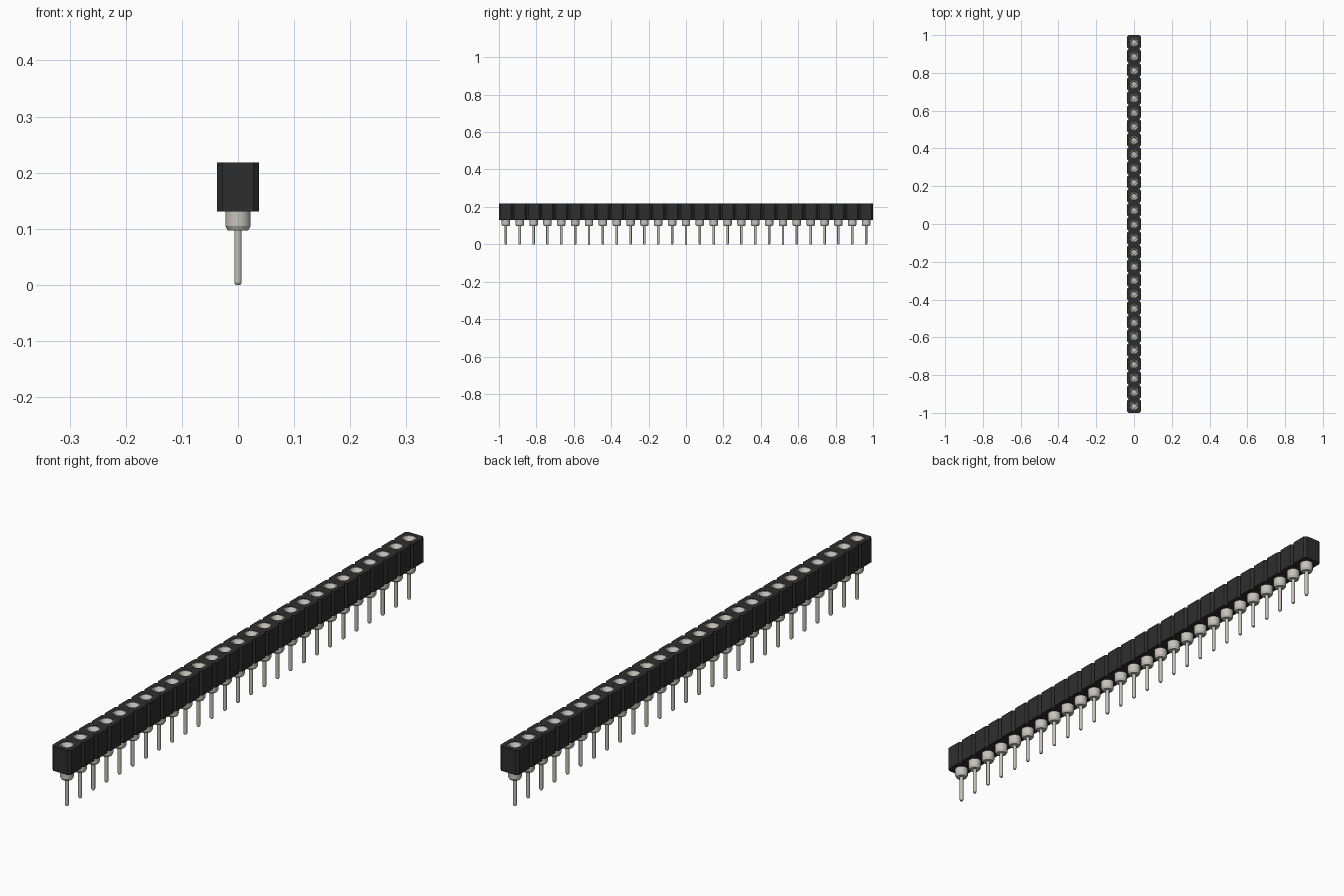
import bpy, bmesh
from math import cos, sin, tau
from mathutils import Vector

COUNT = 27
PITCH = 2 / COUNT
HALF = PITCH / 2
CHAMFER = 0.009
BOTTOM, TOP = 0.131, 0.218
SLEEVE_R = 0.0225
SEGMENTS = 20
CENTRES = [-1 + HALF + i * PITCH for i in range(COUNT)]

cube = bpy.data.objects.get("Cube")
if cube:
    bpy.data.objects.remove(cube, do_unlink=True)


def make_material(name, rgb):
    mat = bpy.data.materials.new(name)
    mat.use_nodes = True
    colour = (*rgb, 1)
    mat.diffuse_color = colour
    mat.node_tree.nodes["Principled BSDF"].inputs["Base Color"].default_value = colour
    return mat


def make_object(name, bm, mat):
    mesh = bpy.data.meshes.new(name)
    bm.to_mesh(mesh)
    bm.free()
    mesh.materials.append(mat)
    obj = bpy.data.objects.new(name, mesh)
    bpy.context.collection.objects.link(obj)
    return obj


def add_loop(bm, points):
    verts = [bm.verts.new((x, y, 0)) for x, y in points]
    return [bm.edges.new((a, b)) for a, b in zip(verts, verts[1:] + verts[:1])]


black = make_material("black plastic", (0.027, 0.027, 0.027))
metal = make_material("tinned metal", (0.56, 0.55, 0.49))

# Housing: notched strip outline with a round hole for every contact
side = []
for y in CENTRES:
    side += [(HALF - CHAMFER, y - HALF), (HALF, y - HALF + CHAMFER),
             (HALF, y + HALF - CHAMFER)]
side.append((HALF - CHAMFER, 1))
outline = side + [(-x, y) for x, y in reversed(side)]

bm = bmesh.new()
edges = add_loop(bm, outline)
for y in CENTRES:
    angles = [tau * i / SEGMENTS for i in range(SEGMENTS)]
    edges += add_loop(bm, [(SLEEVE_R * cos(a), y + SLEEVE_R * sin(a)) for a in angles])
bmesh.ops.triangle_fill(bm, edges=edges, use_beauty=True, normal=Vector((0, 0, 1)))
housing = make_object("housing", bm, black)
housing.location.z = (BOTTOM + TOP) / 2
solid = housing.modifiers.new("thickness", 'SOLIDIFY')
solid.thickness = TOP - BOTTOM
solid.offset = 0

# Contact: turned pin, collar and funnel-mouthed socket in one profile
profile = [(0, 0), (0.004, 0), (0.0065, 0.004), (0.0065, 0.097),
           (0.018, 0.097), (SLEEVE_R, 0.105), (SLEEVE_R, TOP - 0.001),
           (0.020, TOP - 0.001), (0.011, 0.203), (0.011, 0.16), (0, 0.16)]
bm = bmesh.new()
verts = [bm.verts.new((r, 0, z)) for r, z in profile]
edges = [bm.edges.new(pair) for pair in zip(verts, verts[1:])]
bmesh.ops.spin(bm, geom=verts + edges, cent=(0, 0, 0), axis=(0, 0, 1),
               angle=tau, steps=SEGMENTS)
bmesh.ops.remove_doubles(bm, verts=bm.verts, dist=0.0001)
bmesh.ops.recalc_face_normals(bm, faces=bm.faces)
contacts = make_object("contact_pins", bm, metal)
contacts.location.y = CENTRES[0]

bpy.ops.object.select_all(action='DESELECT')
contacts.select_set(True)
bpy.context.view_layer.objects.active = contacts
bpy.ops.object.shade_smooth_by_angle(angle=0.5)

# Repeat the contact along the strip
row = contacts.modifiers.new("row", 'ARRAY')
row.count = COUNT
row.use_relative_offset = False
row.use_constant_offset = True
row.constant_offset_displace = (0, PITCH, 0)
